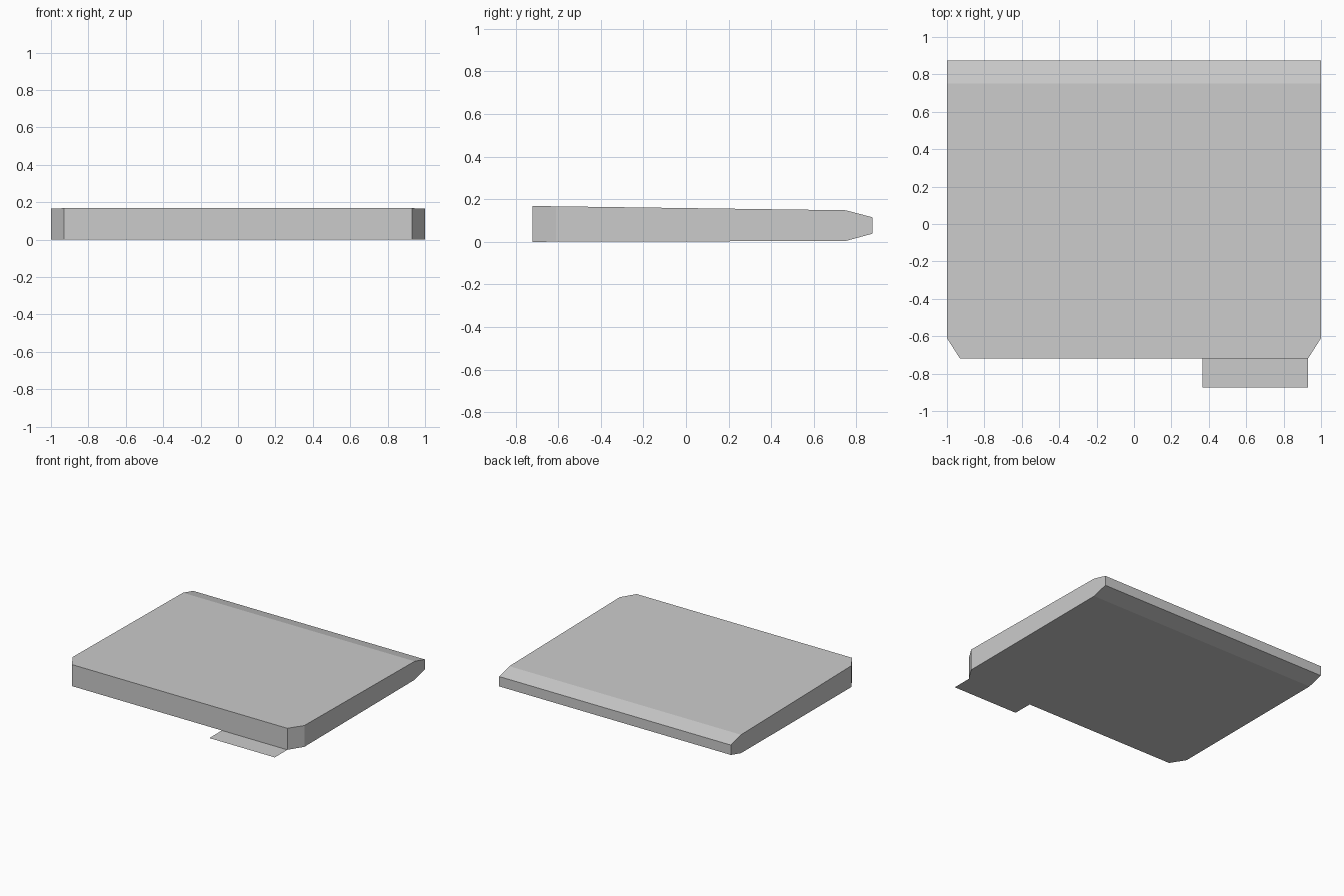
import bpy, bmesh
from mathutils import Vector

cube = bpy.data.objects.get("Cube")
if cube:
    bpy.data.objects.remove(cube, do_unlink=True)

# Single light grey material
grey = bpy.data.materials.new("light_grey")
grey.use_nodes = True
colour = (0.6, 0.6, 0.6, 1)
grey.diffuse_color = colour
grey.node_tree.nodes["Principled BSDF"].inputs["Base Color"].default_value = colour


def add_object(name, bm):
    mesh = bpy.data.meshes.new(name)
    bm.to_mesh(mesh)
    bm.free()
    mesh.materials.append(grey)
    obj = bpy.data.objects.new(name, mesh)
    bpy.context.collection.objects.link(obj)
    return obj


# Slab: side profile (y, z) with a tapered back edge, extruded across x
profile = [(-0.72, 0), (0.75, 0.004), (0.875, 0.038),
           (0.875, 0.115), (0.75, 0.148), (-0.72, 0.168)]
bm = bmesh.new()
side = bm.faces.new([bm.verts.new((-1, y, z)) for y, z in profile])
extruded = bmesh.ops.extrude_face_region(bm, geom=[side])["geom"]
bmesh.ops.translate(bm, vec=(2, 0, 0),
                    verts=[g for g in extruded if isinstance(g, bmesh.types.BMVert)])

# Cut the two front corners and close the openings
for sign in (-1, 1):
    cut = bmesh.ops.bisect_plane(
        bm, geom=bm.verts[:] + bm.edges[:] + bm.faces[:],
        plane_co=Vector((sign, -0.61, 0)),
        plane_no=Vector((sign * 0.11, -0.07, 0)).normalized(),
        clear_outer=True)
    rim = [g for g in cut["geom_cut"] if isinstance(g, bmesh.types.BMEdge)]
    bmesh.ops.holes_fill(bm, edges=rim, sides=0)
bmesh.ops.recalc_face_normals(bm, faces=bm.faces[:])
add_object("slab", bm)

# Thin flat tab on the ground, in front of the left corner
bm = bmesh.new()
bm.faces.new([bm.verts.new((x, y, 0)) for x, y in
              ((0.365, -0.875), (0.93, -0.875), (0.93, -0.72), (0.365, -0.72))])
add_object("front_tab", bm)
